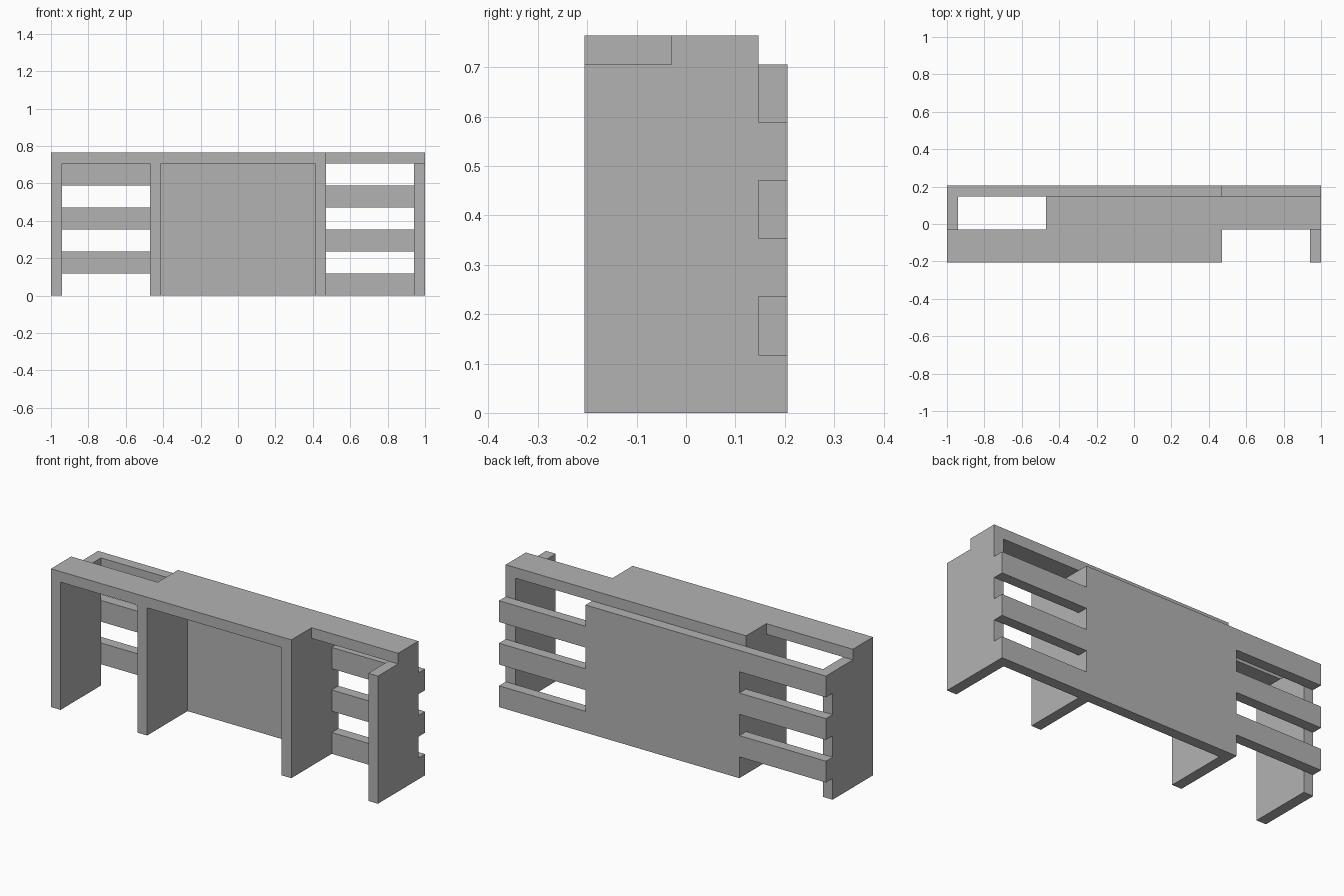
import bpy
import bmesh
from mathutils import Vector

cube = bpy.data.objects.get("Cube")
if cube:
    bpy.data.objects.remove(cube, do_unlink=True)

# One board thickness is the module of the whole piece
U = 2 / 34
SHELF_Z, TOP_Z = 12, 13
FRONT_Y, MID_Y, PANEL_Y, BACK_Y = -3.5, -0.5, 2.5, 3.5

grey = bpy.data.materials.new("plain grey")
grey.use_nodes = True
colour = (0.45, 0.45, 0.45, 1)
grey.diffuse_color = colour
grey.node_tree.nodes["Principled BSDF"].inputs["Base Color"].default_value = colour


def extrude_outline(name, points, direction):
    """Extrude a flat outline, given in modules, into a board."""
    bm = bmesh.new()
    face = bm.faces.new([bm.verts.new(Vector(p) * U) for p in points])
    result = bmesh.ops.extrude_face_region(bm, geom=[face])
    moved = [v for v in result["geom"] if isinstance(v, bmesh.types.BMVert)]
    bmesh.ops.translate(bm, verts=moved, vec=Vector(direction) * U)
    bmesh.ops.recalc_face_normals(bm, faces=bm.faces)
    mesh = bpy.data.meshes.new(name)
    bm.to_mesh(mesh)
    bm.free()
    mesh.materials.append(grey)
    obj = bpy.data.objects.new(name, mesh)
    bpy.context.collection.objects.link(obj)
    return obj


# Four upright boards
uprights = {"right_outer_upright": -17, "right_inner_upright": -8,
            "left_inner_upright": 7, "left_outer_upright": 16}
for name, x in uprights.items():
    base = [(x, FRONT_Y, 0), (x + 1, FRONT_Y, 0), (x + 1, PANEL_Y, 0), (x, PANEL_Y, 0)]
    extrude_outline(name, base, (0, 0, SHELF_Z))

# Top board, stepped so each end covers half the depth
top = [(-17, FRONT_Y), (8, FRONT_Y), (8, MID_Y), (17, MID_Y),
       (17, PANEL_Y), (-8, PANEL_Y), (-8, MID_Y), (-17, MID_Y)]
extrude_outline("top_board", [(x, y, SHELF_Z) for x, y in top], (0, 0, TOP_Z - SHELF_Z))

# Back panel with slats that alternate in height between the two ends
left_edge, right_edge = [], []
for z in range(0, SHELF_Z, 4):
    left_edge += [(17, z), (17, z + 2), (8, z + 2), (8, z + 4)]
    right_edge += [(-8, z), (-8, z + 2), (-17, z + 2), (-17, z + 4)]
    if z + 4 < SHELF_Z:
        left_edge.append((8, z + 4))
        right_edge.append((-8, z + 4))
outline = list(dict.fromkeys(left_edge + right_edge[::-1]))
extrude_outline("slatted_back", [(x, PANEL_Y, z) for x, z in outline], (0, BACK_Y - PANEL_Y, 0))
